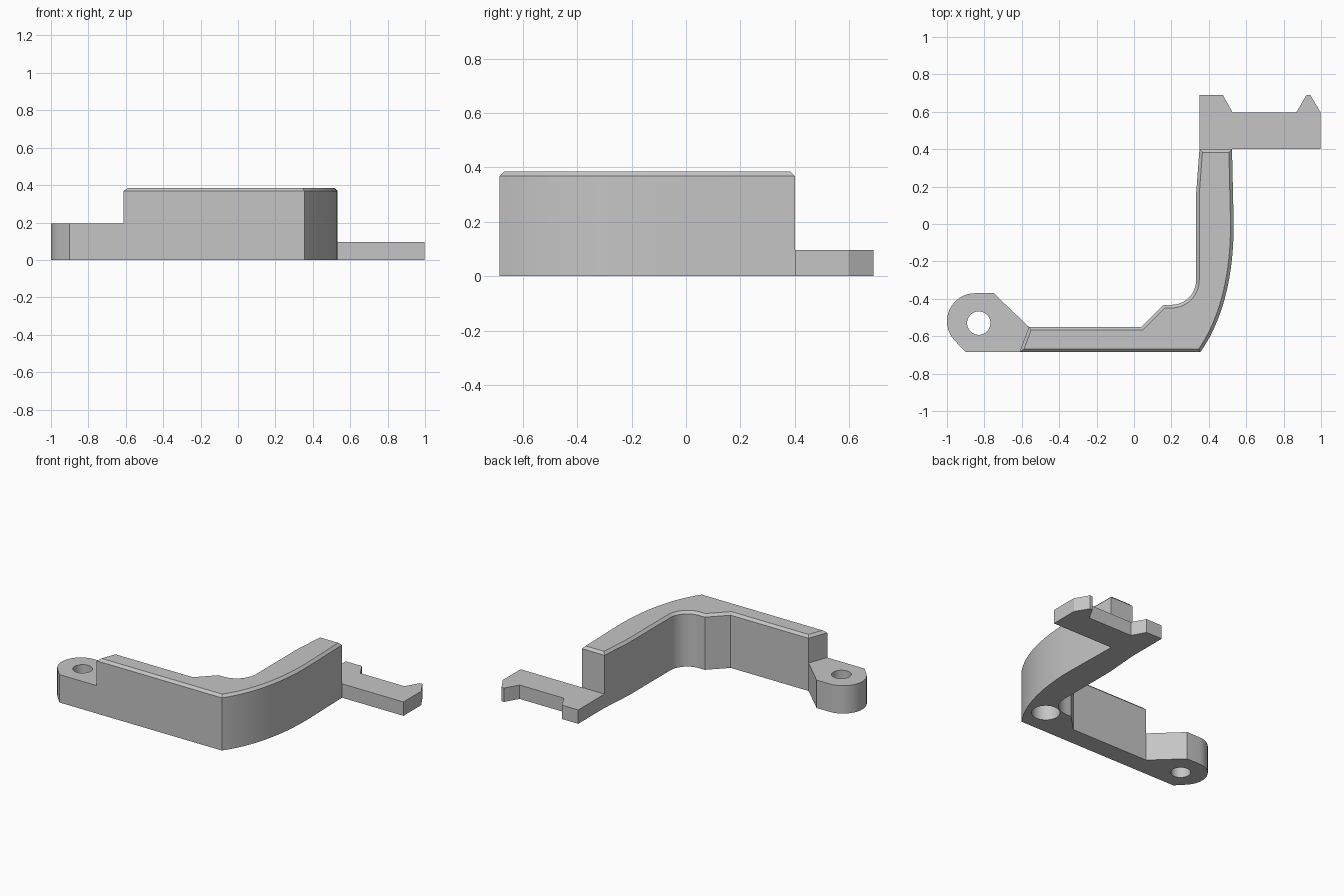
import bpy
import bmesh
from math import cos, sin, radians

if "Cube" in bpy.data.objects:
    bpy.data.objects.remove(bpy.data.objects["Cube"], do_unlink=True)

grey = bpy.data.materials.new("plain grey")
grey.use_nodes = True
colour = (0.56, 0.56, 0.56, 1)
grey.diffuse_color = colour
grey.node_tree.nodes["Principled BSDF"].inputs["Base Color"].default_value = colour


def arc(cx, cy, r, start, end, steps=16):
    angles = [radians(start + (end - start) * i / steps) for i in range(steps + 1)]
    return [(cx + r * cos(a), cy + r * sin(a)) for a in angles]


def curve(p, q, r, steps=20):
    """Quadratic curve from p to r, pulled towards q."""
    ts = [i / steps for i in range(steps + 1)]
    return [tuple((1 - t) ** 2 * a + 2 * t * (1 - t) * b + t * t * c
                  for a, b, c in zip(p, q, r)) for t in ts]


def prism(name, outline, height, chamfer=0.0):
    """Extrude an outline up from the ground, with an optional top chamfer."""
    bm = bmesh.new()
    base = bm.faces.new([bm.verts.new((x, y, 0)) for x, y in outline])
    grown = bmesh.ops.extrude_face_region(bm, geom=[base], use_keep_orig=True)["geom"]
    for v in grown:
        if isinstance(v, bmesh.types.BMVert):
            v.co.z = height - chamfer
    bmesh.ops.recalc_face_normals(bm, faces=bm.faces)
    if chamfer:
        top = [f for f in bm.faces if f.normal.z > 0.9]
        bmesh.ops.inset_region(bm, faces=top, thickness=chamfer, use_even_offset=True)
        for v in top[0].verts:
            v.co.z = height
    mesh = bpy.data.meshes.new(name)
    bm.to_mesh(mesh)
    bm.free()
    mesh.materials.append(grey)
    obj = bpy.data.objects.new(name, mesh)
    bpy.context.collection.objects.link(obj)
    return obj


def activate(obj):
    bpy.ops.object.select_all(action="DESELECT")
    obj.select_set(True)
    bpy.context.view_layer.objects.active = obj


def drill(obj, x, y, radius, depth):
    """Cut a round hole upwards from the underside."""
    bpy.ops.mesh.primitive_cylinder_add(vertices=48, radius=radius, depth=depth + 0.1,
                                        location=(x, y, (depth - 0.1) / 2))
    cutter = bpy.context.object
    cutter.hide_render = True
    cutter.data.materials.append(grey)
    activate(obj)
    mod = obj.modifiers.new("hole", "BOOLEAN")
    mod.operation = "DIFFERENCE"
    mod.solver = "EXACT"
    mod.object = cutter
    bpy.ops.object.modifier_apply(modifier=mod.name)
    bpy.data.objects.remove(cutter, do_unlink=True)


# Tall angled wall with a chamfered rim and a blind hole underneath
FRONT = -0.685
wall_outline = [(-0.612, FRONT)]
wall_outline += curve((0.355, FRONT), (0.533, -0.43), (0.533, 0.0))
wall_outline += [(0.524, 0.4), (0.35, 0.4), (0.332, 0.16)]
wall_outline += arc(0.2, -0.3, 0.132, 0, -90)
wall_outline += [(0.157, -0.432), (0.04, -0.55), (-0.562, -0.55)]
wall = prism("angled_wall", wall_outline, 0.385, chamfer=0.017)
drill(wall, 0.31, -0.50, 0.09, 0.3)

# Mounting tab with a through hole
tab_outline = [(-0.9, FRONT), (-0.612, FRONT), (-0.562, -0.55), (-0.75, -0.37)]
tab_outline += arc(-0.85, -0.52, 0.15, 90, 222)
tab = prism("mounting_tab", tab_outline, 0.195)
drill(tab, -0.83, -0.53, 0.0625, 0.4)

# Thin latch plate with a block and a pointed hook along its back edge
latch = prism("latch_plate", [
    (0.35, 0.4), (0.998, 0.4), (0.998, 0.597), (0.942, 0.69), (0.922, 0.69),
    (0.868, 0.597), (0.527, 0.597), (0.475, 0.69), (0.35, 0.69)], 0.097)

for part in (wall, tab, latch):
    activate(part)
    bpy.ops.object.shade_smooth_by_angle(angle=radians(25))
